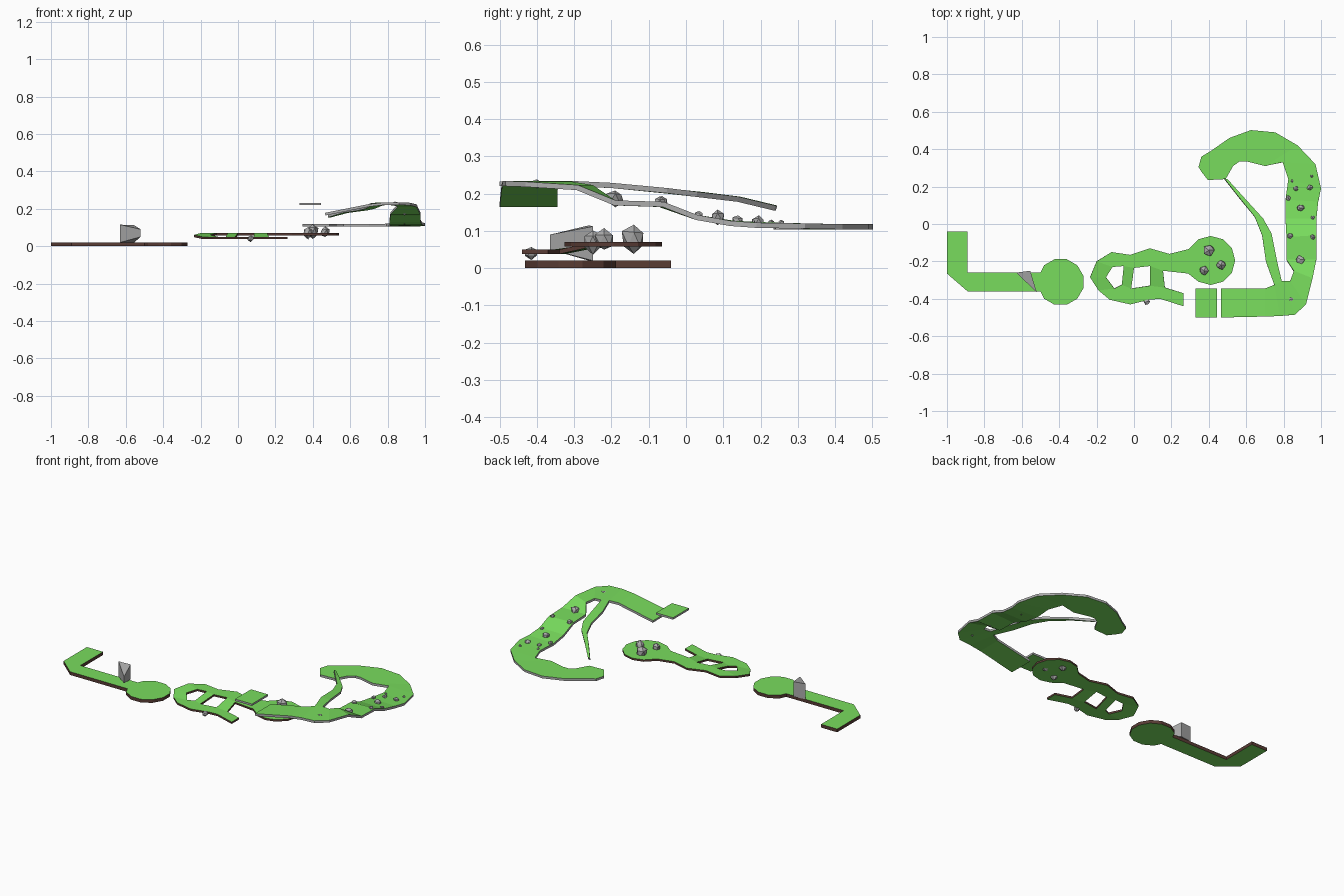
import bpy, bmesh, math, random
from mathutils import Vector

if "Cube" in bpy.data.objects:
    bpy.data.objects.remove(bpy.data.objects["Cube"])

random.seed(4)


def material(name, rgb):
    m = bpy.data.materials.new(name)
    m.diffuse_color = (*rgb, 1)
    m.use_nodes = True
    m.node_tree.nodes["Principled BSDF"].inputs["Base Color"].default_value = m.diffuse_color
    return m


GREEN = material("grass", (0.19, 0.72, 0.11))
BROWN = material("earth", (0.10, 0.045, 0.035))
GREY = material("stone", (0.42, 0.42, 0.42))


def slab(name, verts, faces, thick, rim):
    """Grass sheet thickened downward, with its own rim material."""
    bm = bmesh.new()
    vs = [bm.verts.new(v) for v in verts]
    for f in faces:
        face = bm.faces.new([vs[i] for i in f])
        face.normal_update()
        if face.normal.z < 0:
            face.normal_flip()
    me = bpy.data.meshes.new(name)
    bm.to_mesh(me)
    bm.free()
    me.materials.append(GREEN)
    me.materials.append(rim)
    ob = bpy.data.objects.new(name, me)
    bpy.context.collection.objects.link(ob)
    mod = ob.modifiers.new("thickness", "SOLIDIFY")
    mod.thickness = thick
    mod.offset = -1
    mod.material_offset_rim = 1
    return ob


def ribbon(name, rows, thick, rim):
    """Path from rows of (left x, left y, right x, right y, z)."""
    verts = [p for a, b, c, d, z in rows for p in ((a, b, z), (c, d, z))]
    faces = [(i, i + 1, i + 3, i + 2) for i in range(0, len(verts) - 2, 2)]
    return slab(name, verts, faces, thick, rim)


def arc(cx, cy, r, a0, a1, n):
    return [(cx + r * math.cos(math.radians(a0 + (a1 - a0) * i / n)),
             cy + r * math.sin(math.radians(a0 + (a1 - a0) * i / n))) for i in range(n + 1)]


def rock(name, x, y, z, r, height=1.0):
    bm = bmesh.new()
    bmesh.ops.create_icosphere(bm, subdivisions=1, radius=r)
    for v in bm.verts:
        v.co *= random.uniform(0.8, 1.15)
        v.co.z *= height
        v.co += Vector((x, y, z))
    me = bpy.data.meshes.new(name)
    bm.to_mesh(me)
    bm.free()
    me.materials.append(GREY)
    bpy.context.collection.objects.link(bpy.data.objects.new(name, me))


# Low starting path: L-shape ending in a round landing
outline = [(-1, -0.04), (-1, -0.265), (-0.89, -0.36), (-0.50, -0.36)]
outline += arc(-0.392, -0.31, 0.126, 225, 495, 9)
outline += [(-0.50, -0.26), (-0.89, -0.26), (-0.89, -0.04)]
slab("start_path", [(x, y, 0.02) for x, y in outline], [range(len(outline))], 0.02, BROWN)

# Leaning three-sided boulder on the starting path
bm = bmesh.new()
tri = [(-0.63, -0.26, 0.02, 0.115), (-0.52, -0.365, 0.05, 0.09), (-0.555, -0.25, 0.02, 0.112)]
low = [bm.verts.new((x, y, a)) for x, y, a, b in tri]
top = [bm.verts.new((x, y, b)) for x, y, a, b in tri]
bm.faces.new(low[::-1])
bm.faces.new(top)
for i in range(3):
    j = (i + 1) % 3
    bm.faces.new((low[i], low[j], top[j], top[i]))
bmesh.ops.recalc_face_normals(bm, faces=bm.faces)
me = bpy.data.meshes.new("wedge_boulder")
bm.to_mesh(me)
bm.free()
me.materials.append(GREY)
bpy.context.collection.objects.link(bpy.data.objects.new("wedge_boulder", me))

# Middle island: two paths joined by sloping bridges, with a round arena
upper_out = [(-.20, -.20), (-.12, -.15), (-.02, -.165), (.085, -.13), (.19, -.16), (.29, -.135)]
upper_in = [(-.115, -.23), (-.055, -.225), (.0, -.235), (.085, -.225), (.155, -.25), (.29, -.265)]
lower_in = [(-.105, -.345), (-.065, -.325), (-.015, -.345), (.085, -.33), (.165, -.34), (.265, -.37)]
lower_out = [(-.19, -.355), (-.13, -.405), (-.02, -.43), (.08, -.405), (.14, -.40), (.265, -.44)]
west = [(-.235, -.285), (-.15, -.285)]
arena = arc(0.41, -0.195, 0.131, 120, -120, 8)
verts = [(x, y, 0.07) for x, y in upper_out + upper_in]
verts += [(x, y, 0.05) for x, y in lower_in + lower_out]
verts += [(x, y, 0.06) for x, y in west] + [(x, y, 0.07) for x, y in arena]
faces = []
for i in range(5):
    faces += [(i, i + 1, i + 7, i + 6), (i + 12, i + 13, i + 19, i + 18)]
faces += [(0, 6, 25, 24), (24, 25, 12, 18)]          # west end
faces += [(7, 8, 14, 13), (9, 10, 16, 15)]           # bridges
faces += [(5, *range(26, 26 + len(arena)), 11)]      # arena
slab("middle_island", verts, faces, 0.012, BROWN)

# High path: ramp, bend, long descent and hooked end
ribbon("high_path", [
    (.465, -.345, .465, -.50, .178), (.70, -.345, .70, -.495, .225),
    (.75, -.325, .78, -.492, .234), (.79, -.305, .86, -.485, .234),
    (.835, -.305, .92, -.43, .232), (.855, -.25, .955, -.29, .223),
    (.815, -.19, .975, -.19, .182), (.815, -.07, .975, -.06, .178),
    (.81, .03, .975, .03, .143), (.81, .13, .985, .12, .127),
    (.825, .24, 1.0, .19, .122), (.795, .33, .97, .32, .12),
    (.70, .31, .875, .42, .118), (.60, .335, .755, .49, .118),
    (.565, .335, .625, .502, .118), (.53, .31, .51, .46, .118),
    (.49, .24, .41, .39, .118), (.395, .235, .36, .36, .118),
    (.36, .28, .345, .305, .118)], 0.014, GREY)

# Narrow side trail branching from the bend
ribbon("side_trail", [
    (.75, -.325, .79, -.305, .234), (.705, -.20, .765, -.20, .229),
    (.685, -.06, .735, -.05, .215), (.645, .04, .69, .03, .205),
    (.56, .145, .59, .14, .192), (.482, .245, .50, .24, .168)], 0.014, GREY)

# Floating square platform at the top of the gap
ribbon("floating_platform", [(.33, -.345, .33, -.5, .232), (.445, -.345, .445, -.5, .232)], 0.012, GREY)

# Large rocks in the arena and one on the lower path
for x, y, z, r, h in [(.40, -.14, .077, .034, 1.3), (.465, -.22, .075, .027, 1.1),
                      (.375, -.25, .072, .027, 1.2), (.068, -.415, .042, .018, 1)]:
    rock("arena_rock", x, y, z, r, h)

# Small rocks scattered over the descent
for x, y, z, r in [(.845, .23, .122, .009), (.95, .255, .122, .009), (.94, .195, .125, .016),
                   (.865, .19, .125, .015), (.825, .14, .128, .016), (.89, .085, .137, .021),
                   (.955, .035, .143, .012), (.955, -.07, .178, .014), (.835, -.065, .178, .016),
                   (.89, -.19, .188, .024), (.84, -.40, .228, .013)]:
    rock("path_rock", x, y, z, r)
